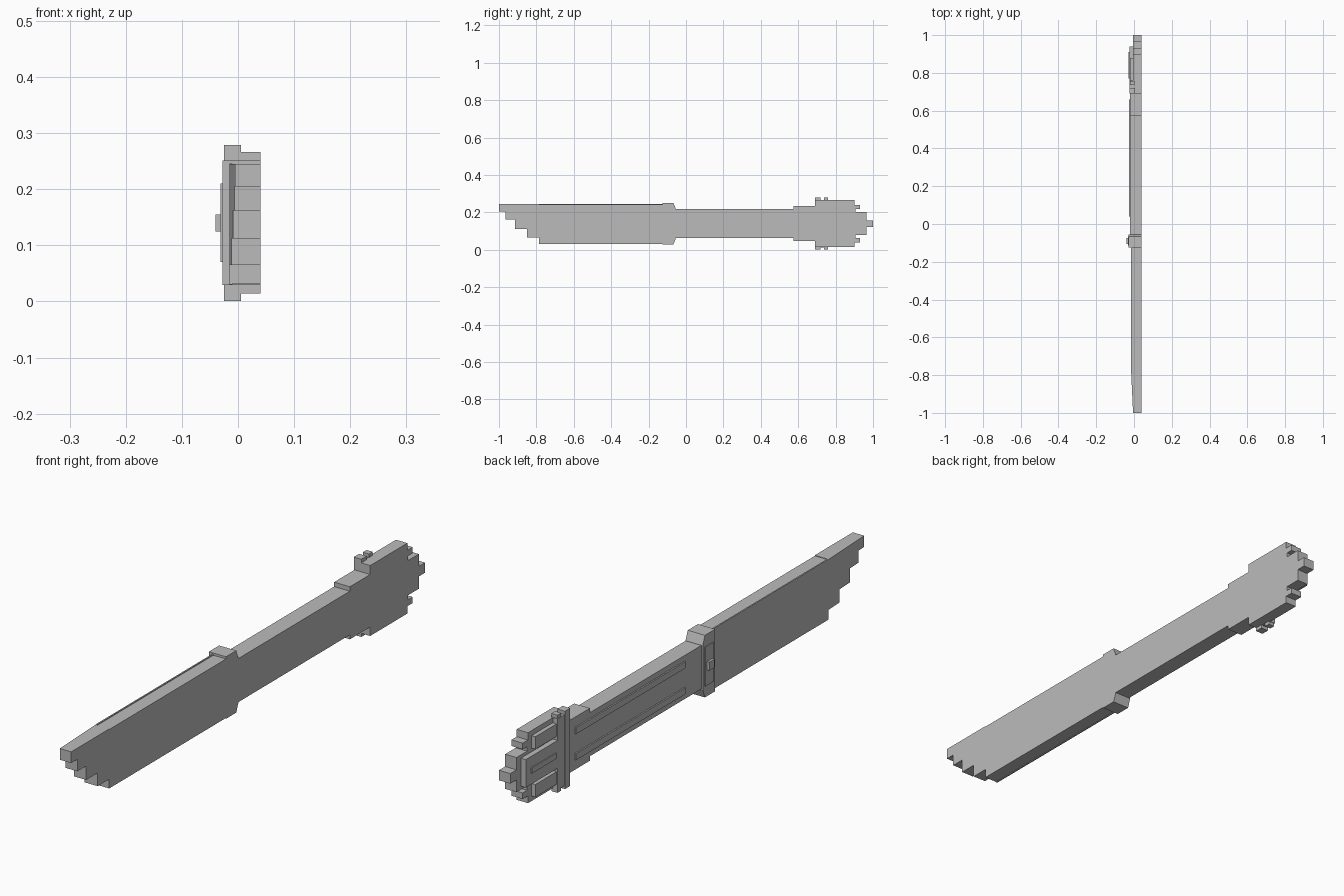
import bpy
import bmesh

cube = bpy.data.objects.get("Cube")
if cube:
    bpy.data.objects.remove(cube, do_unlink=True)

grey = bpy.data.materials.new("plain_grey")
grey.use_nodes = True
COLOUR = (0.5, 0.5, 0.5, 1)
grey.diffuse_color = COLOUR
grey.node_tree.nodes["Principled BSDF"].inputs["Base Color"].default_value = COLOUR

BACK = 0.04   # flat back plane shared by all main parts
MID = 0.14    # height of the handle axis


def prism(name, outline, x0, x1=BACK, taper=None):
    """Extrude a (y, z) outline from x0 to x1; taper gives x0 as a function of y."""
    bm = bmesh.new()
    near = [bm.verts.new((taper(y) if taper else x0, y, z)) for y, z in outline]
    far = [bm.verts.new((x1, y, z)) for y, z in outline]
    bm.faces.new(near)
    bm.faces.new(far[::-1])
    for i in range(len(near)):
        j = (i + 1) % len(near)
        bm.faces.new((near[j], near[i], far[i], far[j]))
    bmesh.ops.recalc_face_normals(bm, faces=bm.faces)
    mesh = bpy.data.meshes.new(name)
    bm.to_mesh(mesh)
    bm.free()
    mesh.materials.append(grey)
    obj = bpy.data.objects.new(name, mesh)
    bpy.context.collection.objects.link(obj)
    return obj


def box(name, x0, x1, y0, y1, z0, z1):
    return prism(name, [(y0, z0), (y1, z0), (y1, z1), (y0, z1)], x0, x1)


def mirrored(half):
    """Close a (y, half height) outline symmetrically about the handle axis."""
    return [(y, MID + h) for y, h in half] + [(y, MID - h) for y, h in half[::-1]]


# Blade tip: steps climbing to the point, thinning towards it
steps = [(-1, 0.205), (-0.965, 0.162), (-0.915, 0.112), (-0.85, 0.065), (-0.785, 0.03)]
tip = [(-1, 0.245)]
for (y, z), (y_next, _) in zip(steps, steps[1:]):
    tip += [(y, z), (y_next, z)]
tip.append((-0.785, 0.245))
prism("blade_tip", tip, 0, taper=lambda y: -0.005 - 0.01 * (y + 1) / 0.215)

# Blade body with a thin cheek on the detailed side
box("blade", -0.01, BACK, -0.785, -0.1, 0.032, 0.243)
box("blade_cheek", -0.015, -0.01, -0.785, -0.1, 0.03, 0.246)

# Guard with sloped rear edges, framed plate and button
prism("guard", mirrored([(-0.125, 0.111), (-0.067, 0.111), (-0.055, 0.08)]), -0.028)
box("guard_plate", -0.031, -0.028, -0.115, -0.065, 0.07, 0.21)
box("guard_button", -0.04, -0.031, -0.105, -0.075, 0.125, 0.155)

# Handle flaring out towards the pommel
prism("handle", mirrored([(-0.06, 0.078), (0.575, 0.078), (0.575, 0.094), (0.7, 0.094)]), -0.022)

# Pommel base with stepped end
prism("pommel", mirrored([(0.69, 0.126), (0.9, 0.126), (0.9, 0.1), (0.93, 0.1),
                          (0.93, 0.078), (0.905, 0.078), (0.905, 0.062), (0.965, 0.062),
                          (0.965, 0.018), (1, 0.018)]), -0.005)

# Collar across the pommel, with two horns at each end
box("collar", -0.024, 0, 0.69, 0.76, MID - 0.127, MID + 0.127)
box("collar_horn_front", -0.025, 0.005, 0.69, 0.72, MID - 0.139, MID + 0.139)
box("collar_horn_back", -0.022, 0.002, 0.737, 0.758, MID - 0.139, MID + 0.139)

# Raised handle strips and outer pommel plates, one above and one below the axis
for side, s in (("upper", 1), ("lower", -1)):
    lo, hi = sorted((MID + s * 0.035, MID + s * 0.058))
    box(side + "_handle_strip", -0.027, -0.022, 0.04, 0.66, lo, hi)
    lo, hi = sorted((MID + s * 0.063, MID + s * 0.108))
    box(side + "_pommel_plate", -0.02, -0.005, 0.76, 0.88, lo, hi)

# Central pommel plate with its ridge
box("middle_pommel_plate", -0.024, -0.005, 0.76, 0.94, MID - 0.05, MID + 0.05)
box("middle_pommel_ridge", -0.028, -0.024, 0.77, 0.91, MID - 0.01, MID + 0.01)
